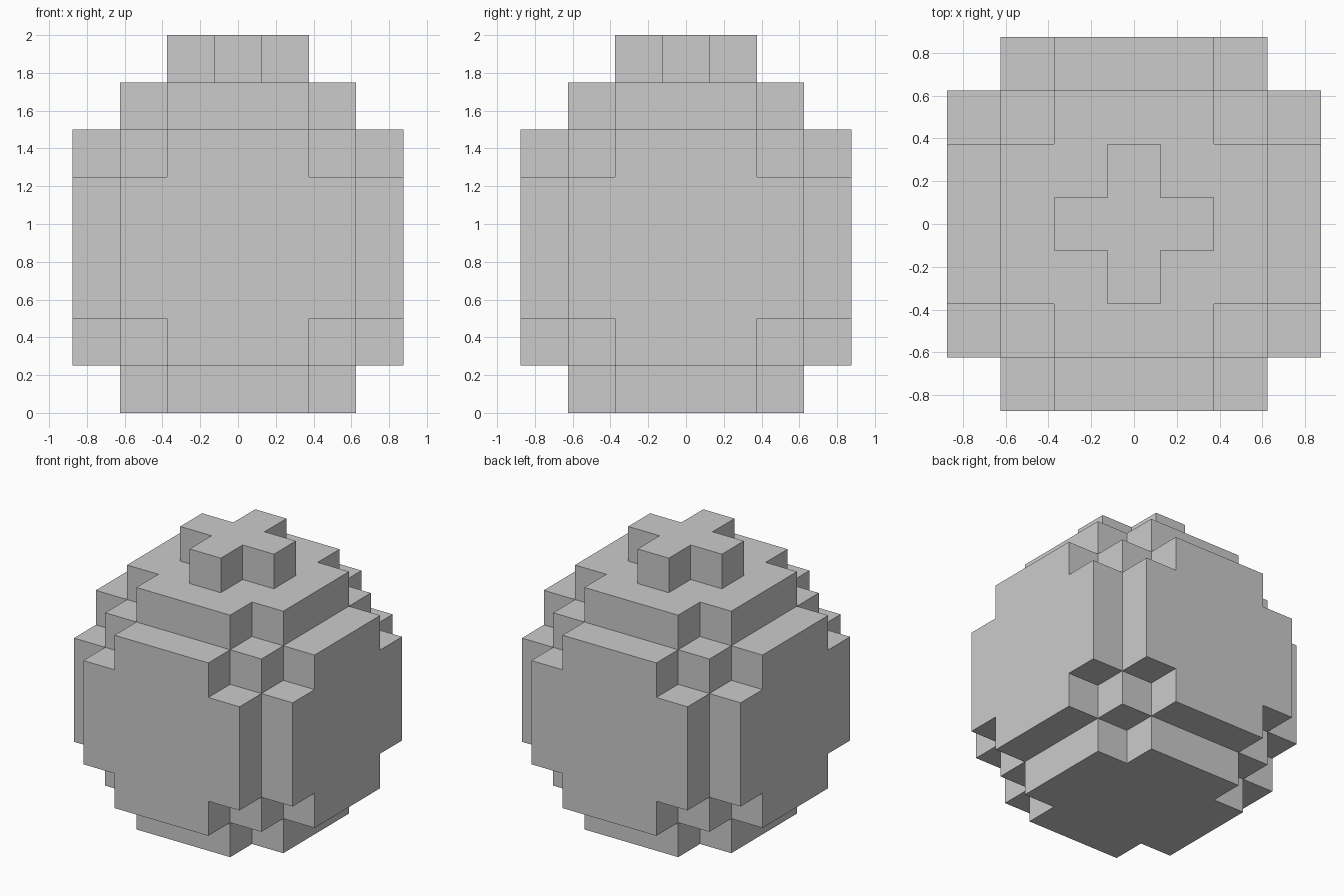
import bpy, bmesh
from mathutils import Vector

if "Cube" in bpy.data.objects:
    bpy.data.objects.remove(bpy.data.objects["Cube"])

S = 0.25  # block size


def stepped(*rects):
    """Union of centred rectangles, given as half-extents in blocks."""
    return {(x, y) for a, b in rects
            for x in range(-a, a + 1) for y in range(-b, b + 1)}


# Horizontal slices of the rounded block body
cap = stepped((2, 1), (1, 2))
shoulder = stepped((3, 1), (1, 3), (2, 2))
middle = stepped((3, 2), (2, 3))
knob = stepped((1, 0), (0, 1))
layers = [cap, shoulder, middle, middle, middle, shoulder, cap, knob]

cells = {(x, y, z) for z, layer in enumerate(layers) for x, y in layer}


def skin(name, part):
    """Outer faces of the given blocks, merged into large flat faces."""
    bm = bmesh.new()
    for c in sorted(part):
        for axis in range(3):
            for sign in (-1, 1):
                n = Vector((0, 0, 0))
                n[axis] = sign
                if tuple(int(c[i] + n[i]) for i in range(3)) in cells:
                    continue
                u = Vector((0, 0, 0))
                u[(axis + 1) % 3] = 0.5
                v = n.cross(u)
                mid = Vector(c) + Vector((0, 0, 0.5)) + n * 0.5
                bm.faces.new([bm.verts.new((mid + a * u + b * v) * S)
                              for a, b in ((-1, -1), (1, -1), (1, 1), (-1, 1))])
    bmesh.ops.remove_doubles(bm, verts=bm.verts, dist=0.001)
    bmesh.ops.dissolve_limit(bm, angle_limit=0.01, verts=bm.verts, edges=bm.edges)
    mesh = bpy.data.meshes.new(name)
    bm.to_mesh(mesh)
    bm.free()
    obj = bpy.data.objects.new(name, mesh)
    bpy.context.collection.objects.link(obj)
    return obj


# Body and the cross-shaped knob on top
skin("body", {c for c in cells if c[2] < 7})
skin("top_knob", {c for c in cells if c[2] == 7})
